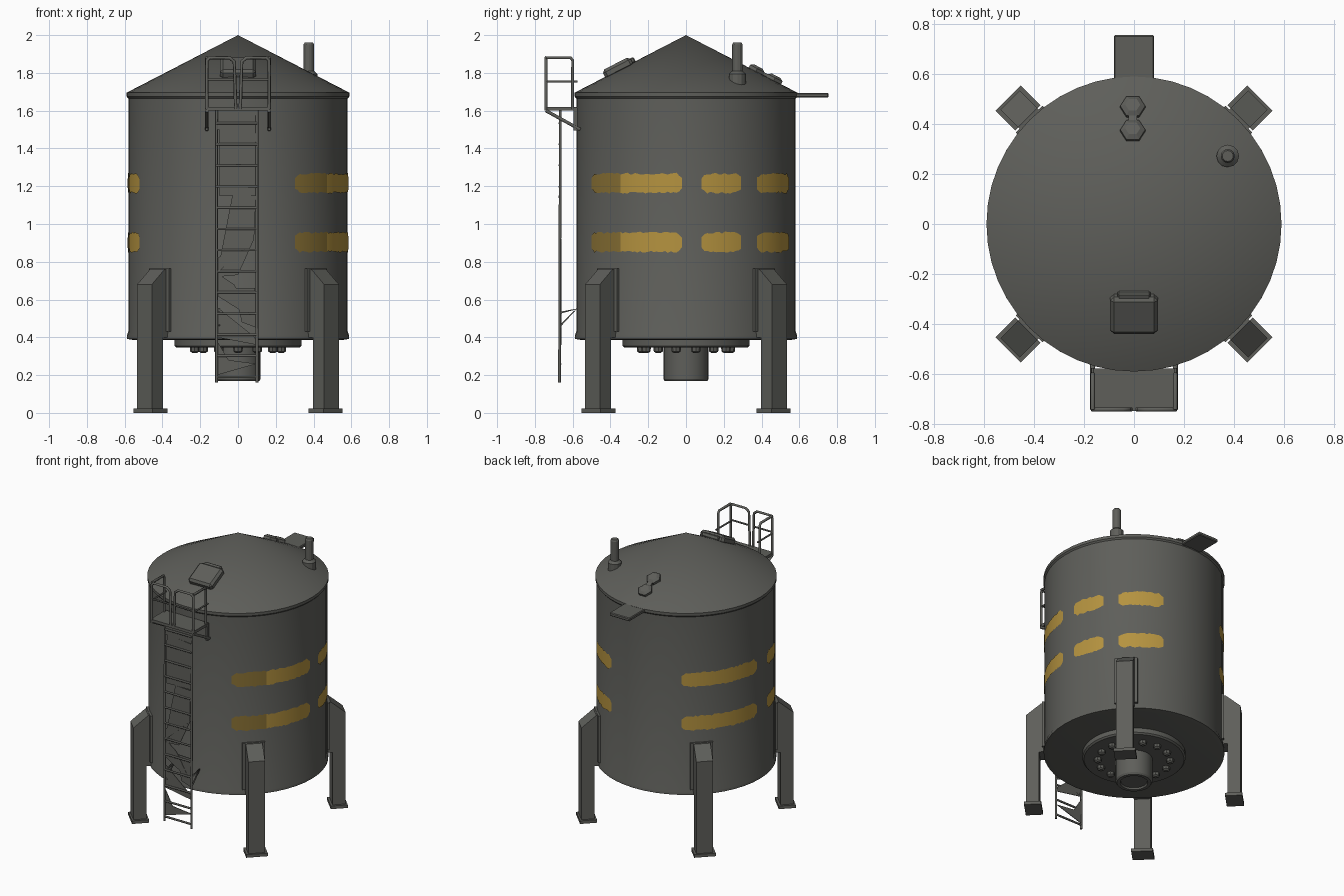
import bpy, bmesh, math, random
from mathutils import Matrix, Vector

if "Cube" in bpy.data.objects:
    bpy.data.objects.remove(bpy.data.objects["Cube"])
random.seed(4)


def material(name, rgb):
    m = bpy.data.materials.new(name)
    m.diffuse_color = (*rgb, 1)
    m.use_nodes = True
    m.node_tree.nodes["Principled BSDF"].inputs["Base Color"].default_value = m.diffuse_color
    return m


GREY = material("weathered_grey", (0.112, 0.113, 0.102))
YELLOW = material("faded_yellow", (0.46, 0.29, 0.05))
OCHRE = material("dirty_ochre", (0.25, 0.165, 0.035))


def finish(name, bm, mats=(GREY,), smooth=None, recalc=True):
    if recalc:
        bmesh.ops.recalc_face_normals(bm, faces=bm.faces[:])
    me = bpy.data.meshes.new(name)
    bm.to_mesh(me)
    bm.free()
    ob = bpy.data.objects.new(name, me)
    bpy.context.collection.objects.link(ob)
    for m in mats:
        me.materials.append(m)
    if smooth:
        bpy.ops.object.select_all(action='DESELECT')
        ob.select_set(True)
        bpy.context.view_layer.objects.active = ob
        bpy.ops.object.shade_smooth_by_angle(angle=math.radians(smooth))
    return ob


def lathe(name, profile, seg=48, matrix=Matrix(), smooth=25):
    bm = bmesh.new()
    vs = [bm.verts.new((r, 0, z)) for r, z in profile]
    es = [bm.edges.new(p) for p in zip(vs, vs[1:])]
    bmesh.ops.spin(bm, geom=vs + es, axis=(0, 0, 1), cent=(0, 0, 0),
                   angle=math.tau, steps=seg, use_duplicate=False)
    bmesh.ops.remove_doubles(bm, verts=bm.verts[:], dist=0.0005)
    bm.transform(matrix)
    return finish(name, bm, smooth=smooth)


def box(name, center, size, rot=Matrix(), bevel=0.0):
    bm = bmesh.new()
    bmesh.ops.create_cube(bm, size=1)
    bm.transform(Matrix.Translation(center) @ rot @ Matrix.Diagonal((*size, 1)))
    if bevel:
        bmesh.ops.bevel(bm, geom=bm.edges[:], offset=bevel, segments=1, affect='EDGES')
    return finish(name, bm)


def prism(name, profile, width, angle):
    """Extrude a (radius, z) outline sideways, then turn it about z."""
    bm = bmesh.new()
    f = bm.faces.new([bm.verts.new((r, -width / 2, z)) for r, z in profile])
    ext = bmesh.ops.extrude_face_region(bm, geom=[f])
    bmesh.ops.translate(bm, vec=(0, width, 0),
                        verts=[v for v in ext["geom"] if isinstance(v, bmesh.types.BMVert)])
    bm.transform(Matrix.Rotation(angle, 4, 'Z'))
    return finish(name, bm)


def tube(name, pts, r=0.009):
    cu = bpy.data.curves.new(name, 'CURVE')
    cu.dimensions = '3D'
    cu.bevel_depth, cu.bevel_resolution, cu.use_fill_caps = r, 1, True
    sp = cu.splines.new('POLY')
    sp.points.add(len(pts) - 1)
    for p, co in zip(sp.points, pts):
        p.co = (*co, 1)
    cu.materials.append(GREY)
    ob = bpy.data.objects.new(name, cu)
    bpy.context.collection.objects.link(ob)
    bpy.ops.object.select_all(action='DESELECT')
    ob.select_set(True)
    bpy.context.view_layer.objects.active = ob
    bpy.ops.object.convert(target='MESH')


# Tank shell with conical roof and rims
lathe("tank_body", [(0, 0.39), (0.55, 0.385), (0.588, 0.392), (0.588, 0.412), (0.581, 0.43),
                    (0.581, 1.665), (0.59, 1.675), (0.59, 1.695), (0, 2.0)])

# Bottom flange, bolts and outlet
lathe("bottom_flange", [(0, 0.395), (0.335, 0.395), (0.335, 0.355), (0.325, 0.345), (0, 0.345)])
lathe("outlet_pipe", [(0, 0.36), (0.12, 0.36), (0.12, 0.18), (0.112, 0.168), (0.09, 0.168),
                      (0.085, 0.18), (0, 0.18)], 24)
for i in range(14):
    a = math.tau * (i + 0.5) / 14
    lathe("flange_bolt", [(0, 0.35), (0.026, 0.35), (0.024, 0.325), (0.012, 0.317), (0, 0.317)], 8,
          Matrix.Translation((0.235 * math.cos(a), 0.235 * math.sin(a), 0)))

# Four legs with wall pads and feet
for i in range(4):
    a = math.radians(45 + 90 * i)
    prism("leg", [(0.56, 0.762), (0.602, 0.762), (0.70, 0.68), (0.70, 0.012),
                  (0.615, 0.012), (0.615, 0.4), (0.56, 0.4)], 0.11, a)
    prism("leg_pad", [(0.55, 0.765), (0.593, 0.765), (0.593, 0.43), (0.55, 0.43)], 0.15, a)
    prism("leg_foot", [(0.60, 0), (0.712, 0), (0.712, 0.022), (0.60, 0.022)], 0.142, a)

# Roof fittings
slope = math.atan2(0.305, 0.59)
box("roof_hatch", (0, -0.36, 1.825), (0.19, 0.165, 0.055), Matrix.Rotation(slope, 4, 'X'), 0.015)
box("hatch_hinge", (0, -0.285, 1.865), (0.13, 0.03, 0.03), Matrix.Rotation(slope, 4, 'X'), 0.006)
box("rear_spout", (0, 0.665, 1.682), (0.16, 0.18, 0.024), bevel=0.005)
for y in (0.37, 0.465):
    m = Matrix.Translation((-0.005, y, 2 - 0.517 * y)) @ Matrix.Rotation(-slope, 4, 'X')
    lathe("roof_cap", [(0, -0.02), (0.05, -0.02), (0.05, 0.016), (0.03, 0.028), (0, 0.028)], 6, m)
box("roof_cap_link", (-0.005, 0.418, 1.79), (0.035, 0.1, 0.02), Matrix.Rotation(-slope, 4, 'X'))
lathe("vent_pipe", [(0, 1.72), (0.045, 1.72), (0.045, 1.795), (0.028, 1.81), (0.028, 1.95),
                    (0.022, 1.96), (0, 1.96)], 12, Matrix.Translation((0.375, 0.272, 0)))

# Platform, braces and guard rails
box("platform_deck", (0, -0.663, 1.61), (0.34, 0.17, 0.02))
for s in (-1, 1):
    x = 0.165 * s
    tube("platform_brace", [(x, -0.742, 1.6), (x, -0.56, 1.5)], 0.01)
    box("platform_bracket", (x, -0.585, 1.555), (0.014, 0.02, 0.12))
    tube("front_rail", [(x, -0.742, 1.61), (x, -0.742, 1.865), (x - 0.015 * s, -0.742, 1.88),
                        (0.045 * s, -0.742, 1.88), (0.02 * s, -0.742, 1.86), (0.012 * s, -0.742, 1.61)])
    tube("front_mid_rail", [(x, -0.742, 1.765), (0.014 * s, -0.742, 1.765)], 0.006)
    tube("side_rail", [(x, -0.742, 1.88), (x, -0.61, 1.88), (x, -0.6, 1.865), (x, -0.6, 1.61)])
    tube("side_mid_rail", [(x, -0.742, 1.755), (x, -0.575, 1.755)], 0.006)
    # Ladder side rails and wall brackets
    tube("ladder_rail", [(0.107 * s - 0.007, -0.67, 0.16), (0.107 * s - 0.007, -0.665, 1.61)], 0.008)
    tube("ladder_wall_bracket", [(0.1 * s, -0.668, 0.46), (0.1 * s, -0.58, 0.55),
                                 (0.1 * s, -0.668, 0.53)], 0.006)

# Ladder rungs and bent sheet panels
for i in range(13):
    z = 0.19 + i * 0.112
    tube("ladder_rung", [(-0.114, -0.669, z), (0.1, -0.669, z)], 0.007)
panels = [[(-.11, 1.6), (.1, 1.6), (.1, 1.48), (-.11, 1.5)],
          [(-.1, 1.5), (.1, 1.48), (.095, 1.15), (-.1, 1.15)],
          [(-.03, 1.15), (.095, 1.15), (.085, 0.92), (-.11, 0.74)],
          [(.085, 0.92), (-.11, 0.82), (-.11, 0.72), (.0, 0.73)],
          [(-.11, 0.74), (-.02, 0.68), (.08, 0.5), (-.11, 0.62)],
          [(-.02, 0.66), (.09, 0.66), (.1, 0.45), (.02, 0.48)],
          [(-.11, 0.56), (.09, 0.4), (.1, 0.36), (-.11, 0.4)],
          [(-.11, 0.38), (-.05, 0.28), (.1, 0.26), (-.11, 0.2)]]
bm = bmesh.new()
for p in panels:
    bm.faces.new([bm.verts.new((x, -0.664 - 0.006 * (i % 2), z)) for i, (x, z) in enumerate(p)])
sheet = finish("ladder_panels", bm)
sheet.modifiers.new("thickness", 'SOLIDIFY').thickness = 0.004


# Worn paint stripes: thin curved plates with ragged edges
def stripe(a0, a1, z0, z1, dark_until):
    bm = bmesh.new()
    n = max(6, int((a1 - a0) / 1.5))
    cols = []
    for i in range(n + 1):
        t = i / n
        end = min(t, 1 - t) * (a1 - a0)          # degrees from nearest end
        inset = 0.022 * max(0, 1 - end / 3)
        a = math.radians(a0 + (a1 - a0) * t)
        lo = z0 + inset + random.uniform(0, 0.011)
        hi = z1 - inset - random.uniform(0, 0.011)
        cols.append([bm.verts.new((0.5845 * math.cos(a), 0.5845 * math.sin(a), z)) for z in (lo, hi)])
    for i, (p, q) in enumerate(zip(cols, cols[1:])):
        f = bm.faces.new((p[0], q[0], q[1], p[1]))
        f.material_index = int(a0 + (a1 - a0) * (i + 0.5) / n < dark_until)
        f.smooth = True
    finish("paint_stripe", bm, (YELLOW, OCHRE), recalc=False)


for z0, z1 in ((0.847, 0.96), (1.16, 1.272)):
    for a0, a1, dark in ((-59, -2, -37), (8, 30, 0), (40, 69, 0), (122, 177, 0), (189, 207, 0)):
        stripe(a0, a1, z0, z1, dark)
